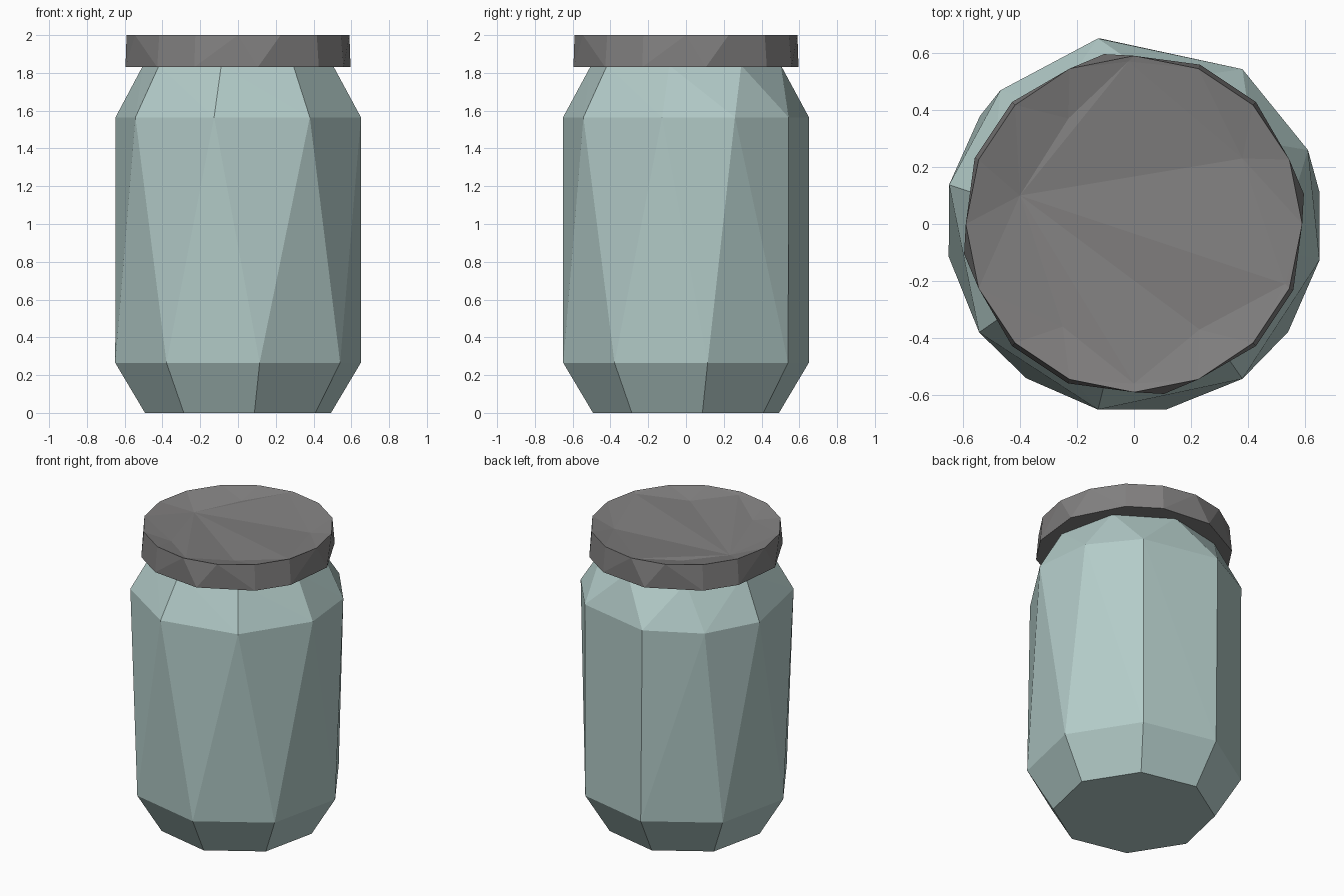
import bpy, bmesh, math

if "Cube" in bpy.data.objects:
    bpy.data.objects.remove(bpy.data.objects["Cube"])


def material(name, color):
    m = bpy.data.materials.new(name)
    m.diffuse_color = (*color, 1)
    m.use_nodes = True
    m.node_tree.nodes["Principled BSDF"].inputs["Base Color"].default_value = m.diffuse_color
    return m


def ring(bm, angles, r, z):
    return [bm.verts.new((r * math.cos(math.radians(a)), r * math.sin(math.radians(a)), z))
            for a in angles]


def zipper(bm, a, b):
    """Triangle strip between two closed rings, always taking the shorter diagonal."""
    def flat(p, q):
        return (p.co.xy.normalized() - q.co.xy.normalized()).length
    s = min(range(len(b)), key=lambda j: flat(a[0], b[j]))
    b = b[s:] + b[:s]
    i = j = 0
    na, nb = len(a), len(b)
    while i < na or j < nb:
        p, q = a[i % na], b[j % nb]
        p2, q2 = a[(i + 1) % na], b[(j + 1) % nb]
        if j == nb or (i < na and flat(p2, q) <= flat(p, q2)):
            bm.faces.new((p, p2, q))
            i += 1
        else:
            bm.faces.new((p, q2, q))
            j += 1


def finish(bm, name, mat):
    bmesh.ops.recalc_face_normals(bm, faces=bm.faces[:])
    me = bpy.data.meshes.new(name)
    bm.to_mesh(me)
    bm.free()
    me.materials.append(mat)
    ob = bpy.data.objects.new(name, me)
    bpy.context.collection.objects.link(ob)
    return ob


glass = material("pale_teal_glass", (0.45, 0.60, 0.58))
metal = material("grey_metal", (0.22, 0.215, 0.215))

# Jar: octagonal base, twisted faceted wall, shoulder and neck
bm = bmesh.new()
low = [10 + 45 * k for k in range(8)]
foot = ring(bm, low, 0.50, 0.0)
belly = ring(bm, low, 0.66, 0.265)
shoulder = ring(bm, [-11, 23, 55, 101, 135, 168, 215, 259, 305], 0.663, 1.565)
neck = ring(bm, [-10 + 45 * k for k in range(8)], 0.51, 1.84)
for a, b in ((foot, belly), (belly, shoulder), (shoulder, neck)):
    zipper(bm, a, b)
bm.faces.new(foot)
bm.faces.new(neck)
finish(bm, "jar_body", glass)

# Lid: irregular lower edge, 16-sided rim, shallow dented top
bm = bmesh.new()
edge = ring(bm, [q + a for q in (0, 90, 180, 270) for a in (10, 45, 67.5)], 0.605, 1.83)
rim = ring(bm, [22.5 * k for k in range(16)], 0.59, 2.0)
dent = [bm.verts.new(p) for p in (
    (0.38, 0.23, 1.96), (-0.02, 0.57, 1.995), (-0.23, 0.37, 1.96), (-0.40, 0.10, 1.94),
    (-0.25, -0.36, 1.96), (0.0, -0.56, 1.99), (0.23, -0.37, 1.96), (0.53, -0.21, 1.99))]
zipper(bm, edge, rim)
zipper(bm, rim, dent)
apex = dent[3]
loop = dent[4:] + dent[:3]
for p, q in zip(loop, loop[1:]):
    bm.faces.new((apex, p, q))
bm.faces.new(edge)
finish(bm, "lid", metal)
